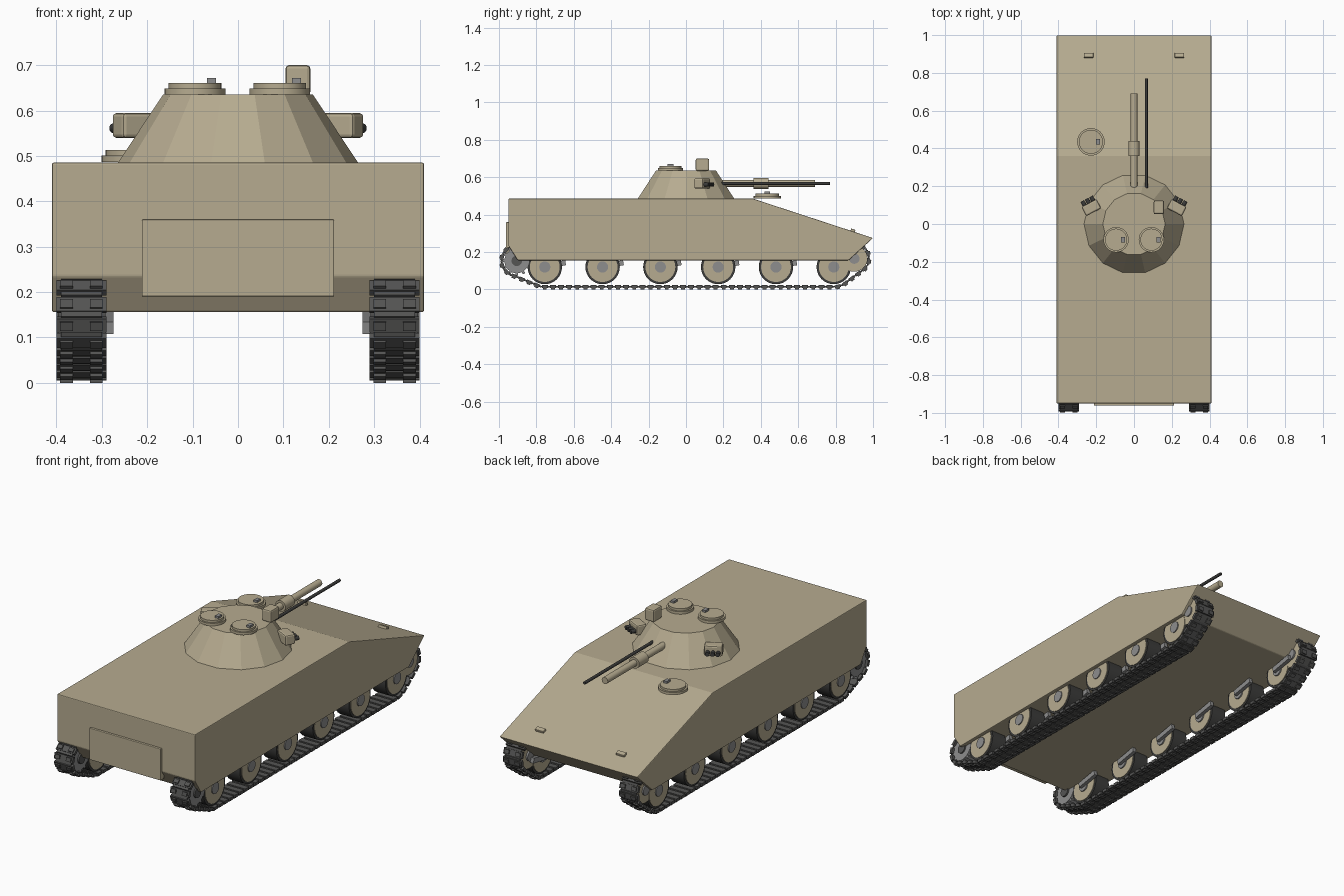
import bpy, bmesh, math
from mathutils import Matrix, Vector, geometry

if "Cube" in bpy.data.objects:
    bpy.data.objects.remove(bpy.data.objects["Cube"])

def mat(name, c):
    m = bpy.data.materials.new(name)
    m.diffuse_color = (*c, 1)
    m.use_nodes = True
    m.node_tree.nodes["Principled BSDF"].inputs["Base Color"].default_value = m.diffuse_color
    return m

TAN = mat("tan_paint", (0.47, 0.41, 0.28))
DARK = mat("dark_rubber", (0.045, 0.045, 0.043))
TRACK = mat("track_steel", (0.09, 0.09, 0.088))
GREY = mat("grey_metal", (0.27, 0.27, 0.27))

def finish(name, bm, m, bevel=0, smooth=False):
    bmesh.ops.recalc_face_normals(bm, faces=bm.faces)
    me = bpy.data.meshes.new(name)
    bm.to_mesh(me)
    bm.free()
    ob = bpy.data.objects.new(name, me)
    bpy.context.collection.objects.link(ob)
    me.materials.append(m)
    if bevel:
        b = ob.modifiers.new("bevel", 'BEVEL')
        b.width, b.segments, b.limit_method = bevel, 2, 'ANGLE'
    if smooth:
        bpy.ops.object.select_all(action='DESELECT')
        ob.select_set(True)
        bpy.context.view_layer.objects.active = ob
        bpy.ops.object.shade_smooth_by_angle(angle=math.radians(35))
    return ob

def add_box(bm, size, mtx):
    bmesh.ops.create_cube(bm, size=1, matrix=mtx @ Matrix.Diagonal((*size, 1)))

def box(name, c, size, m, rot=None, bevel=0):
    bm = bmesh.new()
    add_box(bm, size, Matrix.Translation(c) @ (rot or Matrix()))
    return finish(name, bm, m, bevel)

def cyl(name, a, b, r, m, r2=None, n=32, spin=0, smooth=True):
    a, b = Vector(a), Vector(b)
    d = b - a
    bm = bmesh.new()
    mtx = (Matrix.Translation((a + b) / 2) @ d.to_track_quat('Z', 'Y').to_matrix().to_4x4()
           @ Matrix.Rotation(spin, 4, 'Z'))
    bmesh.ops.create_cone(bm, cap_ends=True, segments=n, radius1=r,
                          radius2=r if r2 is None else r2, depth=d.length, matrix=mtx)
    return finish(name, bm, m, smooth=smooth)

# Hull: side profile extruded across the width
profile = [(-0.95, 0.485), (0.36, 0.485), (1.0, 0.275), (0.87, 0.156), (-0.90, 0.156), (-0.95, 0.235)]
bm = bmesh.new()
face = bm.faces.new([bm.verts.new((-0.41, y, z)) for y, z in profile])
new = bmesh.ops.extrude_face_region(bm, geom=[face])["geom"]
bmesh.ops.translate(bm, verts=[v for v in new if isinstance(v, bmesh.types.BMVert)], vec=(0.82, 0, 0))
finish("hull", bm, TAN, bevel=0.004)
box("rear_door", (0, -0.945, 0.275), (0.424, 0.034, 0.17), TAN, bevel=0.003)

# Turret cone
cyl("turret", (0, 0, 0.48), (0, 0, 0.635), 0.268, TAN, 0.165, n=14, spin=math.pi / 2, smooth=False)

# Hatches: ring, lid and handle
def hatch(name, x, y, z, r):
    cyl(name + "_ring", (x, y, z), (x, y, z + 0.014), r, TAN)
    cyl(name + "_lid", (x, y, z + 0.014), (x, y, z + 0.026), r * 0.87, TAN)
    box(name + "_handle", (x + 0.037, y, z + 0.03), (0.02, 0.03, 0.014), GREY)

hatch("left_turret_hatch", -0.095, -0.083, 0.635, 0.067)
hatch("right_turret_hatch", 0.092, -0.083, 0.635, 0.067)
hatch("driver_hatch", -0.228, 0.435, 0.487, 0.073)

# Main gun, thin side gun and sight
cyl("main_gun", (0, 0.14, 0.567), (0, 0.69, 0.567), 0.018, TAN)
cyl("gun_sleeve", (0, 0.36, 0.567), (0, 0.44, 0.567), 0.03, TAN)
cyl("side_gun", (0.065, 0.15, 0.567), (0.065, 0.77, 0.567), 0.008, DARK, n=16)
box("sight", (0.132, 0.088, 0.667), (0.055, 0.072, 0.066), TAN, bevel=0.008)

for s, side in ((-1, "left"), (1, "right")):
    # Smoke launchers on the turret flanks
    rot = Matrix.Rotation(-s * math.radians(28), 4, 'Z')
    c = Vector((s * 0.226, 0.087, 0.567))
    box(side + "_launcher", c, (0.09, 0.055, 0.055), TAN, rot, 0.008)
    for i in (-1, 0, 1):
        p = c + rot @ Vector((i * 0.026, 0.02, -0.006))
        cyl(f"{side}_launcher_tube_{i + 2}", p, p + rot @ Vector((0, 0.033, 0)), 0.011, DARK, n=16)

    # Small blocks on the sloping front plate
    box(side + "_lamp", (s * 0.24, 0.892, 0.314), (0.05, 0.024, 0.018), TAN,
        Matrix.Rotation(-math.atan2(0.21, 0.64), 4, 'X'), 0.003)

    # Road wheels with tyres, hubs and swing arms
    for i in range(6):
        y, z, n = -0.755 + i * 0.309, 0.12, f"{side}_wheel_{i + 1}"
        cyl(n + "_tyre", (s * 0.302, y, z), (s * 0.388, y, z), 0.092, DARK)
        cyl(n + "_disc", (s * 0.299, y, z), (s * 0.391, y, z), 0.08, TAN)
        cyl(n + "_hub", (s * 0.292, y, z), (s * 0.396, y, z), 0.03, GREY, n=20)
        box(n + "_arm", (s * 0.284, y + 0.05, 0.132), (0.02, 0.125, 0.027), GREY,
            Matrix.Rotation(0.18, 4, 'X'))

    # Rear sprocket with teeth, front idler
    bm = bmesh.new()
    sc = Matrix.Translation((s * 0.345, -0.905, 0.153))
    bmesh.ops.create_cone(bm, cap_ends=True, segments=32, radius1=0.066, radius2=0.066, depth=0.088,
                          matrix=sc @ Matrix.Rotation(math.pi / 2, 4, 'Y'))
    for k in range(12):
        add_box(bm, (0.084, 0.014, 0.02),
                sc @ Matrix.Rotation(k * math.pi / 6, 4, 'X') @ Matrix.Translation((0, 0, 0.069)))
    finish(side + "_sprocket", bm, GREY, smooth=True)
    cyl(side + "_sprocket_hub", (s * 0.292, -0.905, 0.153), (s * 0.396, -0.905, 0.153), 0.028, TRACK)
    cyl(side + "_idler", (s * 0.301, 0.9, 0.165), (s * 0.389, 0.9, 0.165), 0.07, TAN)
    cyl(side + "_idler_hub", (s * 0.292, 0.9, 0.165), (s * 0.396, 0.9, 0.165), 0.028, GREY)

    # Track: links spaced along a belt wrapped around the wheels
    pts = []
    for cy, cz, r in ((-0.905, 0.153, 0.079), (-0.755, 0.12, 0.105), (0.79, 0.12, 0.105), (0.9, 0.165, 0.076)):
        pts += [Vector((cy + r * math.cos(k * math.pi / 32), cz + r * math.sin(k * math.pi / 32)))
                for k in range(64)]
    loop = [pts[i] for i in geometry.convex_hull_2d(pts)]
    if sum(a.x * b.y - b.x * a.y for a, b in zip(loop, loop[1:] + loop[:1])) < 0:
        loop.reverse()
    segs = list(zip(loop, loop[1:] + loop[:1]))
    total = sum((b - a).length for a, b in segs)
    count = round(total / 0.0435)
    bm = bmesh.new()
    walked, k = 0, 0
    for a, b in segs:
        length = (b - a).length
        t = (b - a).normalized() if length else Vector((1, 0))
        while k < count and k * total / count < walked + length:
            p = a + t * (k * total / count - walked)
            m = (Matrix.Translation((s * 0.345, p.x, p.y))
                 @ Matrix.Rotation(math.atan2(t.y, t.x), 4, 'X'))
            add_box(bm, (0.11, 0.032, 0.016), m)
            add_box(bm, (0.09, 0.014, 0.009), m @ Matrix.Translation((0, 0.021, 0)))
            for e in (-1, 1):
                add_box(bm, (0.028, 0.02, 0.008), m @ Matrix.Translation((e * 0.033, 0, -0.011)))
            k += 1
        walked += length
    finish(side + "_track", bm, TRACK)
